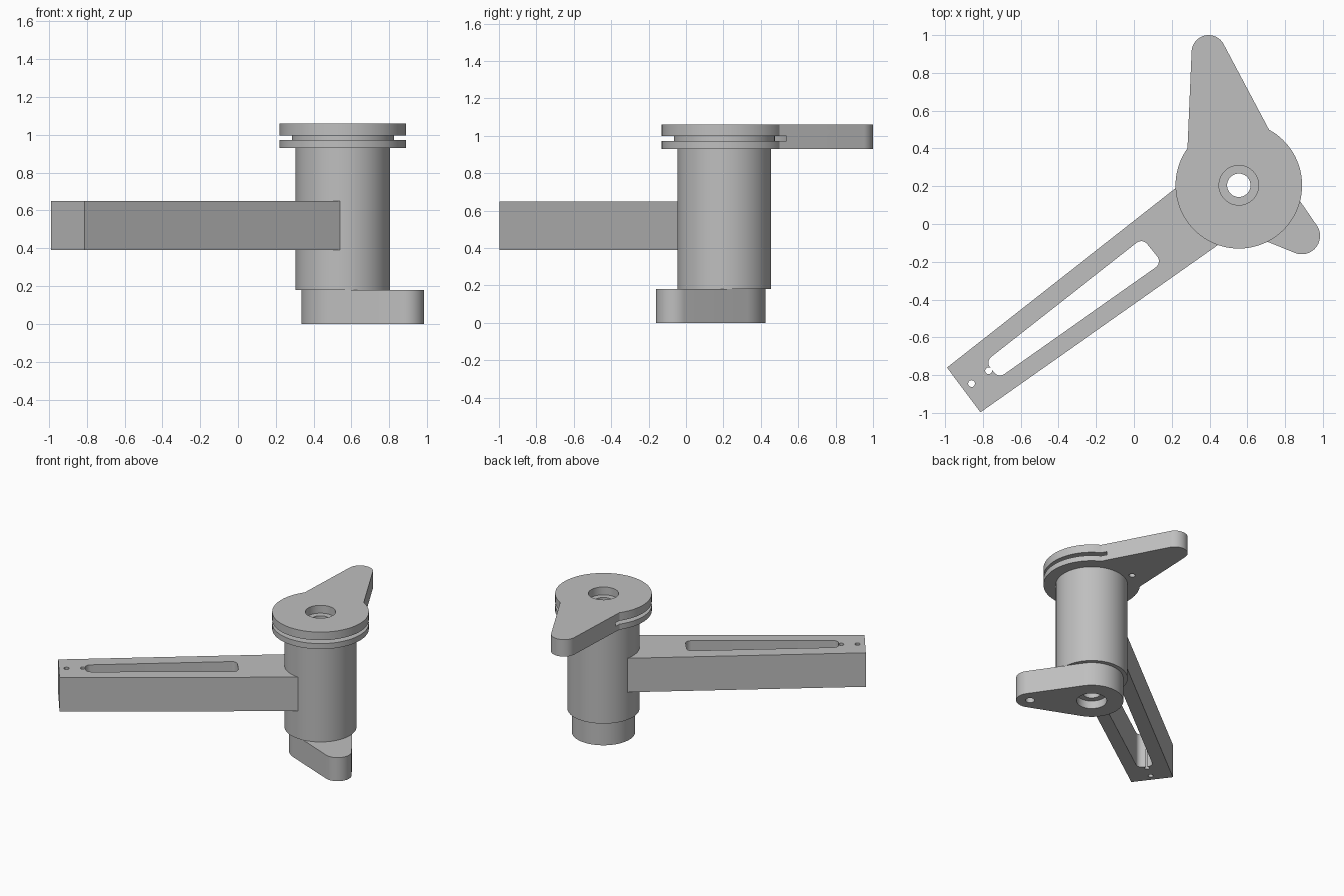
import bpy, bmesh, math
from mathutils import Vector

if "Cube" in bpy.data.objects:
    bpy.data.objects.remove(bpy.data.objects["Cube"])

AXIS = (0.555, 0.205)      # pivot axis shared by barrel and levers

grey = bpy.data.materials.new("plain grey")
grey.diffuse_color = (0.52, 0.52, 0.52, 1)
grey.use_nodes = True
grey.node_tree.nodes["Principled BSDF"].inputs["Base Color"].default_value = grey.diffuse_color


def arc(c, r, a0, a1, n=24):
    """Points on an arc, angles in degrees."""
    return [(c[0] + r * math.cos(math.radians(a0 + (a1 - a0) * i / n)),
             c[1] + r * math.sin(math.radians(a0 + (a1 - a0) * i / n)))
            for i in range(n + 1)]


def circle(c, r, n=96):
    return arc(c, r, 0, 360, n)[:-1]


def rounded(corners, r, n=8):
    """Counter-clockwise polygon with every corner filleted."""
    pts = []
    for i, p in enumerate(corners):
        p = Vector(p)
        a = (Vector(corners[i - 1]) - p).normalized()
        b = (Vector(corners[(i + 1) % len(corners)]) - p).normalized()
        half = a.angle(b) / 2
        c = p + (a + b).normalized() * (r / math.sin(half))
        start = math.degrees(math.atan2(a.x, -a.y))   # outward normal of the incoming edge
        sweep = 180 - math.degrees(2 * half)
        pts += arc(c, r, start, start + sweep, n)
    return pts


def prism(name, outline, z0, z1):
    """Extrude a flat outline between two heights."""
    bm = bmesh.new()
    base = bm.faces.new([bm.verts.new((x, y, z0)) for x, y in outline])
    top = bmesh.ops.extrude_face_region(bm, geom=[base])["geom"]
    bmesh.ops.translate(bm, vec=(0, 0, z1 - z0),
                        verts=[v for v in top if isinstance(v, bmesh.types.BMVert)])
    bmesh.ops.recalc_face_normals(bm, faces=bm.faces)
    mesh = bpy.data.meshes.new(name)
    bm.to_mesh(mesh)
    bm.free()
    mesh.materials.append(grey)
    ob = bpy.data.objects.new(name, mesh)
    bpy.context.collection.objects.link(ob)
    return ob


def cut(ob, cutter):
    """Subtract a cutter and discard it."""
    cutter.hide_render = True
    mod = ob.modifiers.new("cut", 'BOOLEAN')
    mod.operation, mod.solver, mod.object = 'DIFFERENCE', 'EXACT', cutter
    bpy.context.view_layer.update()
    done = bpy.data.meshes.new_from_object(
        ob.evaluated_get(bpy.context.evaluated_depsgraph_get()))
    ob.modifiers.clear()
    ob.data = done
    bpy.data.objects.remove(cutter)


def drill(ob, c, r, z0, z1, n=48):
    cut(ob, prism("drill", circle(c, r, n), z0, z1))


# Barrel with through bore
barrel = prism("barrel", circle(AXIS, 0.25), 0.18, 0.93)
drill(barrel, AXIS, 0.062, 0.1, 1.0)

# Upper lever: grooved disc with a tapering finger
upper = prism("upper_lever", arc(AXIS, 0.335, 144.2, 421.5, 72)
              + arc((0.395, 0.91), 0.09, 27, 178), 0.93, 1.06)
groove = prism("groove_ring", circle(AXIS, 0.36), 0.972, 0.998)
drill(groove, AXIS, 0.27, 0.9, 1.1, 96)
cut(upper, groove)
drill(upper, AXIS, 0.062, 0.9, 1.1)
drill(upper, AXIS, 0.105, 1.0, 1.1)
drill(upper, (0.424, 0.485), 0.022, 0.9, 0.985, 24)

# Lower lever: teardrop with a counterbore and a blind hole
lobe = (0.888, -0.063)
lower = prism("lower_lever", arc(AXIS, 0.22, 34.2, 248, 64)
              + arc(lobe, 0.097, -112, 34.2), 0, 0.18)
drill(lower, AXIS, 0.062, -0.1, 0.3)
drill(lower, AXIS, 0.105, -0.1, 0.06)
drill(lower, lobe, 0.032, -0.1, 0.1, 24)

# Slotted arm with two small end holes
arm = prism("slotted_arm", [(-0.99, -0.76), (-0.813, -0.997), (0.54, -0.044),
                            (0.555, 0.1), (0.33, 0.276)], 0.39, 0.65)
cut(arm, prism("slot", rounded([(-0.787, -0.728), (-0.717, -0.816),
                                (0.15, -0.205), (0.045, -0.075)], 0.04), 0.3, 0.7))
for c in ((-0.86, -0.845), (-0.77, -0.777)):
    drill(arm, c, 0.018, 0.3, 0.7, 24)

# Smooth the round walls, keep edges sharp
for ob in (barrel, upper, lower, arm):
    bpy.ops.object.select_all(action='DESELECT')
    ob.select_set(True)
    bpy.context.view_layer.objects.active = ob
    bpy.ops.object.shade_smooth_by_angle(angle=math.radians(30))
